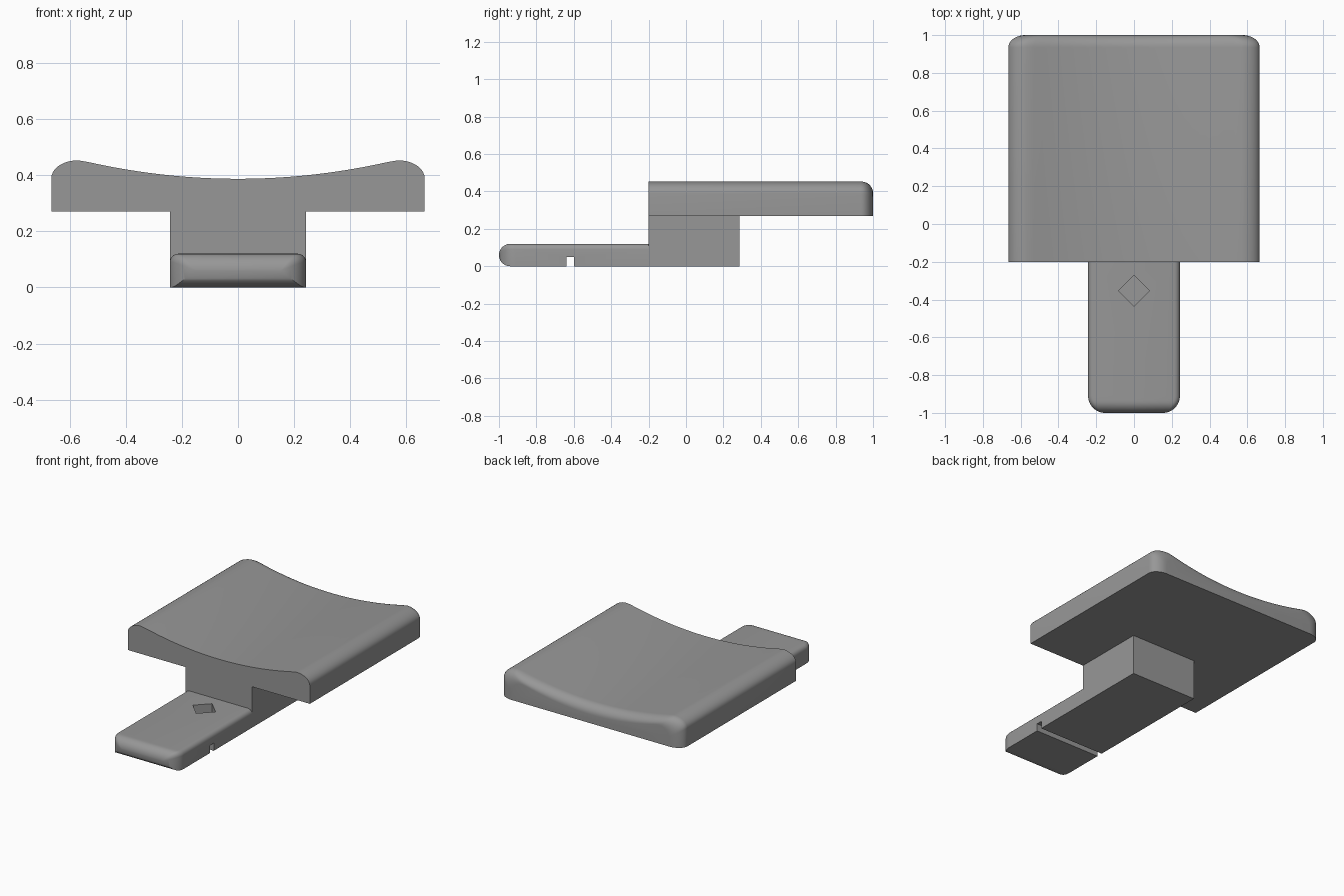
import bpy, bmesh, math
from mathutils import Matrix

if "Cube" in bpy.data.objects:
    bpy.data.objects.remove(bpy.data.objects["Cube"])

grey = bpy.data.materials.new("mid grey")
grey.diffuse_color = (0.31, 0.31, 0.31, 1)
grey.use_nodes = True
grey.node_tree.nodes["Principled BSDF"].inputs["Base Color"].default_value = grey.diffuse_color


def finish(name, bm):
    bmesh.ops.recalc_face_normals(bm, faces=bm.faces)
    me = bpy.data.meshes.new(name)
    bm.to_mesh(me)
    bm.free()
    me.materials.append(grey)
    ob = bpy.data.objects.new(name, me)
    bpy.context.collection.objects.link(ob)
    return ob


def loft(name, sections):
    """Skin closed cross-sections given as (y, [(x, z), ...])."""
    bm = bmesh.new()
    rings = [[bm.verts.new((x, y, z)) for x, z in pts] for y, pts in sections]
    n = len(rings[0])
    for a, b in zip(rings, rings[1:]):
        for i in range(n):
            j = (i + 1) % n
            bm.faces.new((a[i], a[j], b[j], b[i]))
    bm.faces.new(rings[0])
    bm.faces.new(rings[-1])
    return finish(name, bm)


def box(name, size, loc, turn=0):
    bm = bmesh.new()
    bmesh.ops.create_cube(bm, size=1)
    bm.transform(Matrix.Translation(loc) @ Matrix.Rotation(turn, 4, 'Z')
                 @ Matrix.Diagonal((*size, 1)))
    return finish(name, bm)


def smooth(ob, angle):
    bpy.ops.object.select_all(action='DESELECT')
    ob.select_set(True)
    bpy.context.view_layer.objects.active = ob
    bpy.ops.object.shade_smooth_by_angle(angle=math.radians(angle))


def mirrored(half):
    """Mirror a right-hand outline that runs from the centre line outward."""
    return half + [(-x, z) for x, z in reversed(half) if x > 1e-6]


# Dished pad: shallow curve across, rounded shoulders, rounded back edge
crown = [(0.53 * i / 12, 0.387 + 0.21 * (0.53 * i / 12) ** 2) for i in range(13)]
for i in range(10):
    a = math.radians(90 - 10 * i)
    crown.append((0.57 + 0.095 * math.cos(a), 0.39 + 0.063 * math.sin(a)))


def pad_section(scale, drop):
    half = [(x * scale, z - drop) for x, z in crown]
    return mirrored(half + [(0.665 * scale, 0.27)])


pad = [(-0.2, pad_section(1, 0))]
for i in range(10):
    a = math.radians(10 * i)
    k = 1 - math.cos(a)
    pad.append((0.935 + 0.065 * math.sin(a),
                pad_section(1 - 0.09 * k / 0.665, 0.06 * k)))
smooth(loft("dished_pad", pad), 35)

# Support block under the pad
box("support_block", (0.486, 0.485, 0.27), (0, 0.0425, 0.135))


# Tongue: half-round nose, rounded plan corners, softened top edges
def tongue_section(y):
    d = y + 1
    h = 0.06 if d >= 0.06 else max(0.002, math.sqrt(0.06 ** 2 - (0.06 - d) ** 2))
    w = 0.243
    if d < 0.09:
        w -= 0.09 - math.sqrt(0.09 ** 2 - (0.09 - d) ** 2)
    r = min(0.03, h * 0.5)
    half = [(0, 0.06 + h)]
    for i in range(6):
        a = math.radians(90 - 18 * i)
        half.append((w - r + r * math.cos(a), 0.06 + h - r + r * math.sin(a)))
    return y, mirrored(half + [(w, 0.06 - h)])


stations = [-1 + 0.09 * (1 - math.cos(math.radians(7.5 * i))) for i in range(13)]
tongue = loft("tongue", [tongue_section(y) for y in stations + [-0.2]])

# Diamond pocket on top and cross slot underneath
pocket = box("pocket_cutter", (0.117, 0.117, 0.16), (0, -0.353, 0.12), math.pi / 4)
slot = box("slot_cutter", (0.6, 0.04, 0.10), (0, -0.62, 0))
for cutter in (pocket, slot):
    cutter.hide_render = True
    mod = tongue.modifiers.new("cut", 'BOOLEAN')
    mod.operation = 'DIFFERENCE'
    mod.solver = 'EXACT'
    mod.object = cutter
    bpy.context.view_layer.objects.active = tongue
    bpy.ops.object.modifier_apply(modifier=mod.name)
    bpy.data.objects.remove(cutter)
smooth(tongue, 30)
